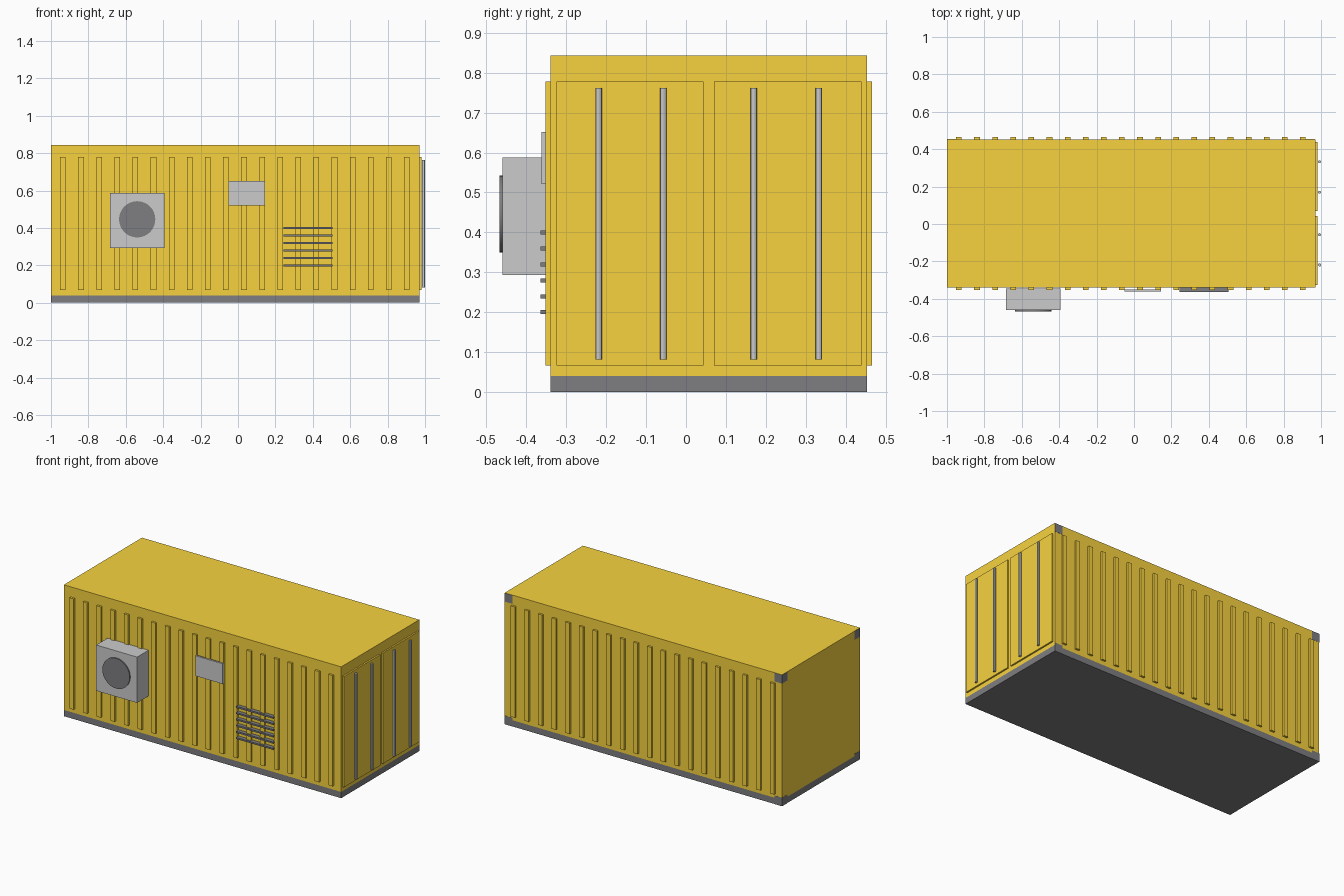
import bpy
import bmesh
from mathutils import Matrix, Vector

if "Cube" in bpy.data.objects:
    bpy.data.objects.remove(bpy.data.objects["Cube"])


def material(name, rgb):
    m = bpy.data.materials.new(name)
    m.diffuse_color = (*rgb, 1)
    m.use_nodes = True
    m.node_tree.nodes["Principled BSDF"].inputs["Base Color"].default_value = m.diffuse_color
    return m


ORANGE = material("orange_paint", (0.93, 0.65, 0.05))
DARK = material("dark_steel", (0.21, 0.21, 0.22))


def finish(name, bm, mat):
    me = bpy.data.meshes.new(name)
    bm.to_mesh(me)
    bm.free()
    ob = bpy.data.objects.new(name, me)
    bpy.context.collection.objects.link(ob)
    if mat:
        me.materials.append(mat)
    return ob


def boxes(name, extents, mat=None):
    """One object from boxes given as (x0, x1, y0, y1, z0, z1)."""
    bm = bmesh.new()
    for x0, x1, y0, y1, z0, z1 in extents:
        centre = Vector((x0 + x1, y0 + y1, z0 + z1)) / 2
        size = Matrix.Diagonal((x1 - x0, y1 - y0, z1 - z0, 1))
        bmesh.ops.create_cube(bm, size=1, matrix=Matrix.Translation(centre) @ size)
    return finish(name, bm, mat)


def cylinder(name, centre, radius, depth, sides, axis, mat=None):
    bm = bmesh.new()
    rot = Matrix.Rotation(1.5707963, 4, 'X') if axis == 'Y' else Matrix()
    bmesh.ops.create_cone(bm, cap_ends=True, segments=sides, radius1=radius,
                          radius2=radius, depth=depth,
                          matrix=Matrix.Translation(centre) @ rot)
    ob = finish(name, bm, mat)
    bpy.context.view_layer.objects.active = ob
    ob.select_set(True)
    bpy.ops.object.shade_smooth_by_angle()
    ob.select_set(False)
    return ob


X0, X1, Y0, Y1, TOP = -0.999, 0.97, -0.339, 0.453, 0.843

# Container shell and base frame
boxes("container_body", [(X0, X1, Y0, Y1, 0.04, TOP)], ORANGE)
boxes("base_frame", [(X0, X1, Y0, Y1, 0, 0.04)], DARK)

# Corner castings, nearly flush with the walls
C, E = 0.055, 0.001
corners = [(x - E, x + C - E, y + E, y + C + E, z, z + C)
           for x in (X0, X1 - C) for y in (Y0, Y1 - C) for z in (0, TOP - C - E)]
boxes("corner_castings", corners, DARK)

# Corrugation ribs on both long walls
centres = [-0.936 + i * 0.0968 for i in range(20)]
for name, ya, yb in (("front_ribs", -0.352, Y0 + 0.004), ("back_ribs", Y1 - 0.004, 0.466)):
    boxes(name, [(x - 0.015, x + 0.015, ya, yb, 0.067, 0.778) for x in centres], ORANGE)

# Doors and locking bars on the right end
for name, ya, yb in (("front_door", -0.325, 0.044), ("back_door", 0.07, 0.439)):
    boxes(name, [(X1 - 0.005, 0.98, ya, yb, 0.067, 0.778)], ORANGE)
for i, y in enumerate((-0.219, -0.057, 0.170, 0.333)):
    cylinder(f"locking_bar_{i + 1}", (0.992, y, 0.422), 0.008, 0.68, 12, 'Z')

# Air conditioner with fan
boxes("air_conditioner", [(-0.685, -0.394, -0.46, -0.344, 0.293, 0.587)])
cylinder("fan_disc", (-0.539, -0.461, 0.446), 0.097, 0.012, 32, 'Y', DARK)

# Sign plate and vent slats on the front
boxes("blank_plate", [(-0.05, 0.145, -0.362, -0.35, 0.521, 0.651)])
boxes("vent_slats", [(0.242, 0.504, -0.364, -0.337, 0.195 + i * 0.04, 0.205 + i * 0.04)
                     for i in range(6)], DARK)
